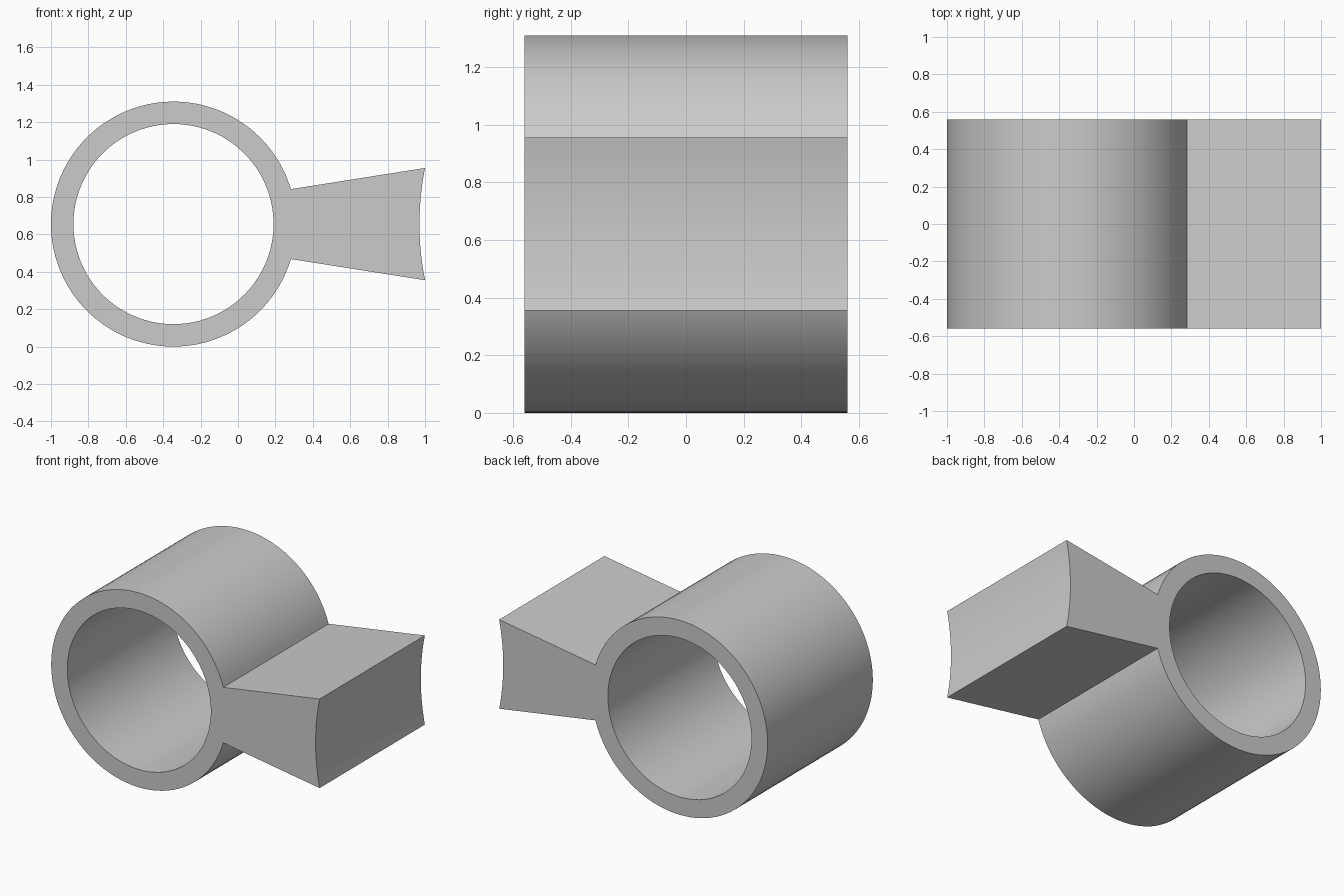
import bpy, bmesh
from math import sin, cos, asin, pi, radians, sqrt

cube = bpy.data.objects.get("Cube")
if cube:
    bpy.data.objects.remove(cube, do_unlink=True)

CX, CZ = -0.345, 0.655          # ring axis
R_OUT, R_IN = 0.655, 0.535      # ring radii
HALF_DEPTH = 0.56
ARM_ROOT, ARM_TIP = 0.187, 0.3  # arm half heights
TIP_R = 1.515                   # radius of the hollow arm end
ROOT_SEGS, RING_SEGS = 12, 84

grey = bpy.data.materials.new("grey")
grey.use_nodes = True
grey.diffuse_color = (0.6, 0.6, 0.6, 1)
grey.node_tree.nodes["Principled BSDF"].inputs["Base Color"].default_value = (0.6, 0.6, 0.6, 1)

bm = bmesh.new()


def vert(x, z):
    return bm.verts.new((x, -HALF_DEPTH, z))


# Ring profile, with extra divisions where the arm joins
root = asin(ARM_ROOT / R_OUT)
angles = [-root + 2 * root * i / ROOT_SEGS for i in range(ROOT_SEGS)]
angles += [root + (2 * pi - 2 * root) * i / RING_SEGS for i in range(RING_SEGS)]
outer = [vert(CX + R_OUT * cos(a), CZ + R_OUT * sin(a)) for a in angles]
inner = [vert(CX + R_IN * cos(a), CZ + R_IN * sin(a)) for a in angles]
n = len(angles)
for i in range(n):
    j = (i + 1) % n
    bm.faces.new((inner[i], outer[i], outer[j], inner[j]))

# Flared arm profile ending in a shallow hollow arc
tip_centre = 1 + sqrt(TIP_R ** 2 - ARM_TIP ** 2)
tip = []
for i in range(ROOT_SEGS + 1):
    dz = ARM_TIP * (2 * i / ROOT_SEGS - 1)
    tip.append(vert(tip_centre - sqrt(TIP_R ** 2 - dz ** 2), CZ + dz))
for i in range(ROOT_SEGS):
    bm.faces.new((outer[i], tip[i], tip[i + 1], outer[i + 1]))

# Extrude the joined profile from front to back
result = bmesh.ops.extrude_face_region(bm, geom=bm.faces[:], use_keep_orig=True)
moved = [g for g in result["geom"] if isinstance(g, bmesh.types.BMVert)]
bmesh.ops.translate(bm, verts=moved, vec=(0, 2 * HALF_DEPTH, 0))
bmesh.ops.recalc_face_normals(bm, faces=bm.faces[:])

mesh = bpy.data.meshes.new("ring_with_arm")
bm.to_mesh(mesh)
bm.free()
mesh.materials.append(grey)
ring = bpy.data.objects.new("ring_with_arm", mesh)
bpy.context.collection.objects.link(ring)

bpy.ops.object.select_all(action="DESELECT")
bpy.context.view_layer.objects.active = ring
ring.select_set(True)
bpy.ops.object.shade_smooth_by_angle(angle=radians(30))
